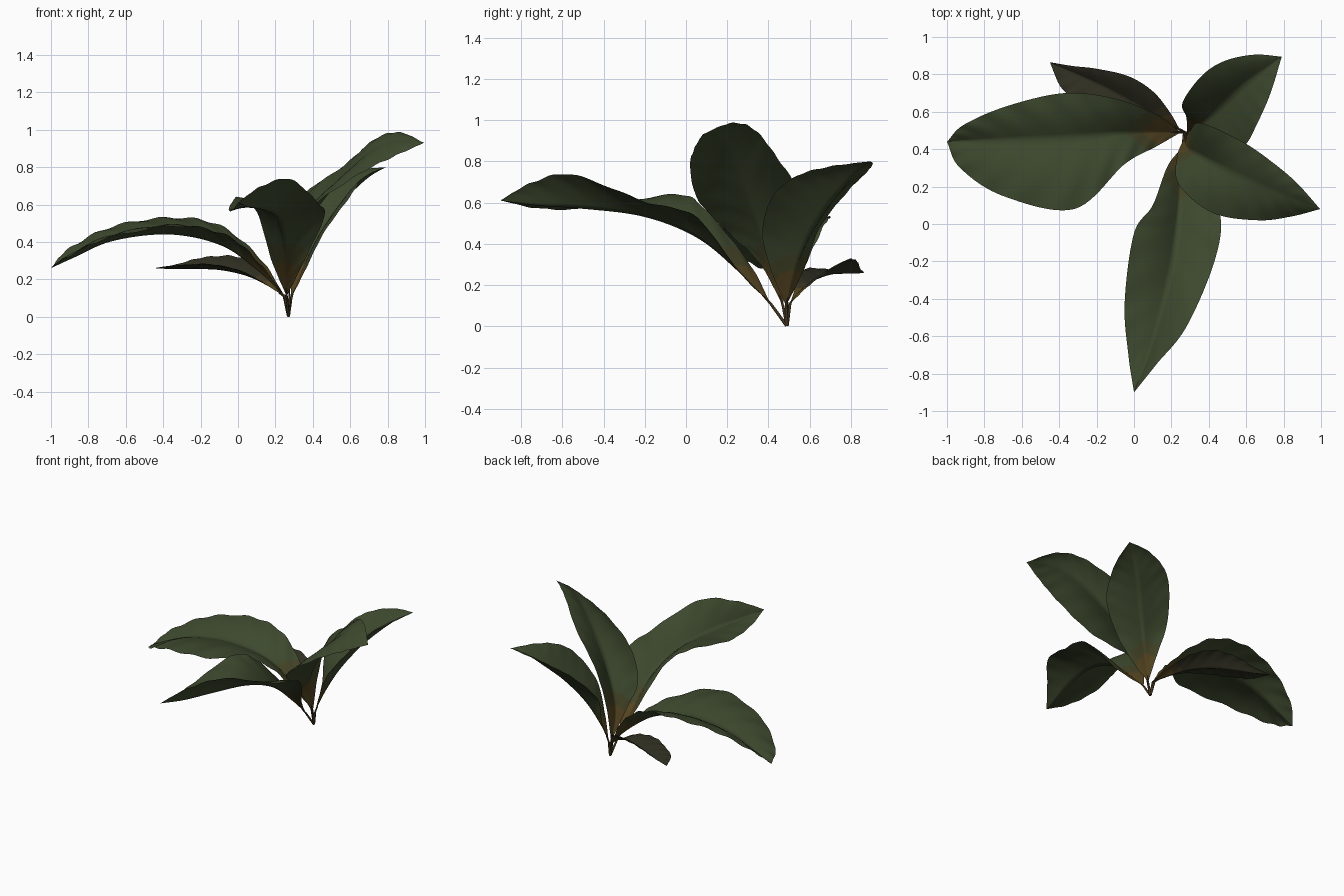
import bpy, bmesh, math
from mathutils import Vector


def material(name, rgb):
    m = bpy.data.materials.new(name)
    m.diffuse_color = (*rgb, 1)
    return m


GREEN = material("leaf green", (0.047, 0.066, 0.027))
OLIVE = material("olive green", (0.056, 0.056, 0.020))
BROWN = material("base brown", (0.088, 0.058, 0.015))
DRY = material("old leaf", (0.029, 0.029, 0.016))
DRY_FOOT = material("old leaf foot", (0.050, 0.038, 0.016))
STEM = material("stem brown", (0.050, 0.034, 0.014))

ROOT = Vector((0.27, 0.49, 0.0))
ROWS, HALF = 64, 10


def rail(points, t):
    """Smooth curve through the points, t from 0 to 1."""
    n = len(points) - 1
    i = min(int(t * n), n - 1)
    u = t * n - i
    b, c = points[i], points[i + 1]
    a = points[i - 1] if i else b * 2 - c
    d = points[i + 2] if i + 2 <= n else c * 2 - b
    return 0.5 * (2 * b + (c - a) * u + (2 * a - 5 * b + 4 * c - d) * u * u
                  + (3 * b - a - 3 * c + d) * u ** 3)


def leaf(name, start, tip, left, mid, right, body, ripple=0.004):
    """Blade lofted over a midrib and its two edges, with soft vein ripples."""
    start, tip = Vector(start), Vector(tip)
    rails = [[start] + [Vector(p) for p in pts] + [tip] for pts in (left, mid, right)]
    bm = bmesh.new()
    grid = []
    for r in range(ROWS + 1):
        t = r / ROWS
        l, m, e = (rail(k, t) for k in rails)
        row = []
        for c in range(-HALF, HALF + 1):
            s = abs(c) / HALF
            edge = l if c < 0 else e
            p = m.lerp(edge, s)
            width = (edge - m).length
            p.z += 0.07 * width * math.sin(math.pi * s)
            wave = math.sin(t * 62 - s * 7 + (1.3 if c < 0 else 0))
            p.z += ripple * wave * s * min(1, width / 0.12)
            row.append(bm.verts.new(p))
        grid.append(row)
    for r in range(ROWS):
        for c in range(2 * HALF):
            f = bm.faces.new((grid[r][c], grid[r][c + 1], grid[r + 1][c + 1], grid[r + 1][c]))
            f.smooth = True
            # brown foot fading to green, reaching further along the midrib
            foot = (r + 0.5) / ROWS + 0.07 * abs(c + 0.5 - HALF) / HALF
            f.material_index = 0 if foot < 0.21 else 1 if foot < 0.28 else 2
    bmesh.ops.remove_doubles(bm, verts=bm.verts, dist=0.0002)
    bmesh.ops.recalc_face_normals(bm, faces=bm.faces)
    if sum(f.normal.z * f.calc_area() for f in bm.faces) < 0:
        bmesh.ops.reverse_faces(bm, faces=bm.faces)
    me = bpy.data.meshes.new(name)
    bm.to_mesh(me)
    bm.free()
    for k in (BROWN, DRY_FOOT if body is DRY else OLIVE, body):
        me.materials.append(k)
    bpy.context.collection.objects.link(bpy.data.objects.new(name, me))
    tube(name + "_stem", [ROOT + (start - ROOT) * 0.03, ROOT.lerp(start, 0.5), start, rail(rails[1], 0.05)])


def tube(name, points):
    """Thin tapering stalk."""
    cu = bpy.data.curves.new(name, 'CURVE')
    cu.dimensions = '3D'
    cu.bevel_depth = 0.008
    cu.bevel_resolution = 2
    cu.use_fill_caps = True
    sp = cu.splines.new('POLY')
    sp.points.add(len(points) - 1)
    for q, p, k in zip(sp.points, points, (1, 0.9, 0.8, 0.3)):
        q.co = (*p, 1)
        q.radius = k
    cu.materials.append(STEM)
    bpy.context.collection.objects.link(bpy.data.objects.new(name, cu))


# broad leaf reaching left
leaf("left_leaf", (0.25, 0.49, 0.11), (-1.0, 0.44, 0.26),
     [(0.12, 0.585, 0.31), (-0.1, 0.67, 0.49), (-0.37, 0.70, 0.53), (-0.68, 0.63, 0.48), (-0.91, 0.53, 0.36)],
     [(0.09, 0.49, 0.26), (-0.1, 0.48, 0.385), (-0.37, 0.46, 0.44), (-0.67, 0.45, 0.405), (-0.88, 0.445, 0.315)],
     [(0.12, 0.415, 0.28), (-0.05, 0.32, 0.43), (-0.32, 0.08, 0.485), (-0.70, 0.15, 0.42), (-0.93, 0.30, 0.31)],
     GREEN, 0.006)

# long leaf reaching to the front
leaf("front_leaf", (0.26, 0.41, 0.11), (0.0, -0.9, 0.61),
     [(0.18, 0.31, 0.30), (0.10, 0.10, 0.56), (0.0, -0.05, 0.64), (-0.05, -0.42, 0.575), (-0.03, -0.70, 0.57)],
     [(0.25, 0.27, 0.25), (0.24, 0.06, 0.425), (0.21, -0.2, 0.53), (0.14, -0.5, 0.57), (0.07, -0.72, 0.585)],
     [(0.34, 0.25, 0.27), (0.46, 0.05, 0.53), (0.43, -0.2, 0.605), (0.28, -0.55, 0.735), (0.12, -0.75, 0.695)],
     GREEN, 0.003)

# tallest leaf, front right
leaf("right_leaf", (0.275, 0.47, 0.10), (0.995, 0.08, 0.93),
     [(0.30, 0.50, 0.38), (0.36, 0.54, 0.64), (0.58, 0.44, 0.82), (0.74, 0.33, 0.955), (0.87, 0.22, 0.985)],
     [(0.28, 0.41, 0.28), (0.36, 0.36, 0.48), (0.52, 0.28, 0.70), (0.70, 0.20, 0.88), (0.84, 0.14, 0.94)],
     [(0.23, 0.36, 0.30), (0.24, 0.21, 0.45), (0.42, 0.06, 0.61), (0.66, 0.02, 0.77), (0.84, 0.04, 0.86)],
     GREEN, 0.003)

# upright folded leaf, back right
leaf("back_right_leaf", (0.285, 0.485, 0.10), (0.79, 0.895, 0.80),
     [(0.28, 0.57, 0.27), (0.26, 0.65, 0.48), (0.36, 0.79, 0.66), (0.48, 0.87, 0.74), (0.64, 0.905, 0.785)],
     [(0.335, 0.52, 0.235), (0.41, 0.58, 0.395), (0.51, 0.67, 0.55), (0.61, 0.76, 0.665), (0.705, 0.83, 0.75)],
     [(0.36, 0.42, 0.25), (0.46, 0.37, 0.45), (0.59, 0.42, 0.63), (0.66, 0.54, 0.73), (0.73, 0.70, 0.775)],
     GREEN, 0.002)

# small old leaf, back left
leaf("back_left_leaf", (0.245, 0.505, 0.11), (-0.45, 0.865, 0.26),
     [(0.19, 0.60, 0.20), (0.10, 0.71, 0.28), (-0.03, 0.79, 0.325), (-0.2, 0.83, 0.315), (-0.33, 0.845, 0.28)],
     [(0.15, 0.55, 0.17), (0.04, 0.62, 0.22), (-0.1, 0.70, 0.25), (-0.24, 0.77, 0.255), (-0.35, 0.82, 0.255)],
     [(0.12, 0.53, 0.19), (0.0, 0.54, 0.25), (-0.16, 0.58, 0.28), (-0.3, 0.66, 0.275), (-0.39, 0.73, 0.265)],
     DRY, 0.003)
